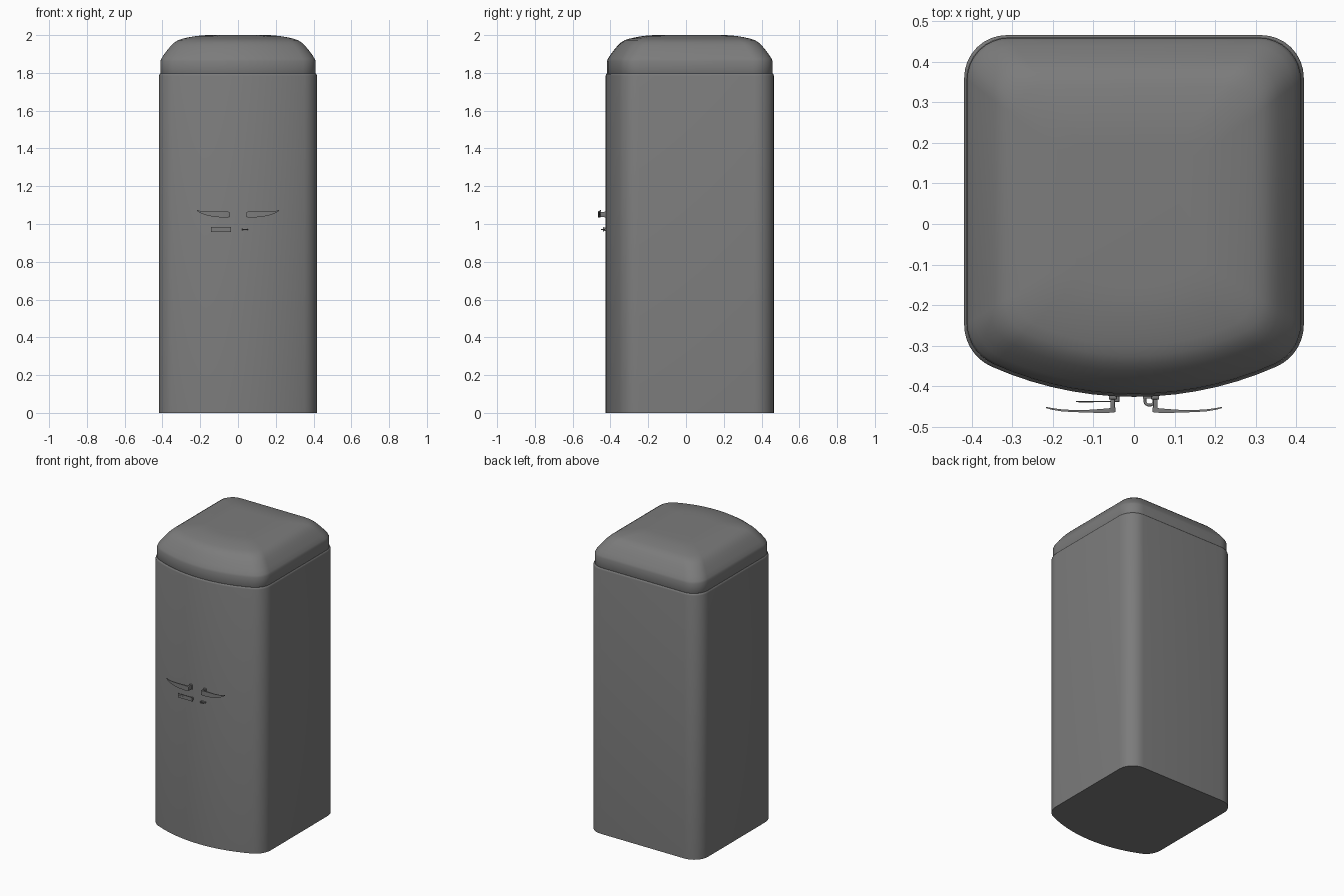
import bpy, bmesh
from math import sin, cos, radians

if "Cube" in bpy.data.objects:
    bpy.data.objects.remove(bpy.data.objects["Cube"])

CY, HX, HY = 0.0206, 0.418, 0.4444

GREY = bpy.data.materials.new("dark_grey")
GREY.diffuse_color = (0.2, 0.2, 0.2, 1)
GREY.use_nodes = True
GREY.node_tree.nodes["Principled BSDF"].inputs["Base Color"].default_value = GREY.diffuse_color


def make_object(name, bm, angle=35):
    bmesh.ops.recalc_face_normals(bm, faces=bm.faces)
    mesh = bpy.data.meshes.new(name)
    bm.to_mesh(mesh)
    bm.free()
    mesh.materials.append(GREY)
    ob = bpy.data.objects.new(name, mesh)
    bpy.context.collection.objects.link(ob)
    bpy.ops.object.select_all(action='DESELECT')
    bpy.context.view_layer.objects.active = ob
    ob.select_set(True)
    bpy.ops.object.shade_smooth_by_angle(angle=radians(angle))
    return ob


def loft(name, loops, angle=35):
    """Skin a list of equal-length closed loops and cap both ends."""
    bm = bmesh.new()
    rings = [[bm.verts.new(p) for p in loop] for loop in loops]
    for a, b in zip(rings, rings[1:]):
        n = len(a)
        for i in range(n):
            bm.faces.new((a[i], a[(i + 1) % n], b[(i + 1) % n], b[i]))
    bm.faces.new(rings[0])
    bm.faces.new(rings[-1])
    return make_object(name, bm, angle)


def box(name, x0, x1, y0, y1, z0, z1, bevel=0.0):
    bm = bmesh.new()
    bmesh.ops.create_cube(bm, size=1)
    for v in bm.verts:
        v.co = ((x0 + x1) / 2 + v.co.x * (x1 - x0),
                (y0 + y1) / 2 + v.co.y * (y1 - y0),
                (z0 + z1) / 2 + v.co.z * (z1 - z0))
    if bevel:
        bmesh.ops.bevel(bm, geom=bm.edges[:], offset=bevel, segments=2,
                        profile=0.5, affect='EDGES')
    return make_object(name, bm)


def outline():
    """Rounded plan with a bowed front, right half then mirrored."""
    half = []
    for i in range(9):                       # back corner
        a = radians(90 - 90 * i / 8)
        half.append((HX - 0.105 + 0.105 * cos(a), 0.36 + 0.105 * sin(a)))
    for i in range(8):                       # front corner
        a = radians(-66 * i / 7)
        half.append((HX - 0.1125 + 0.1125 * cos(a), -0.248 + 0.1125 * sin(a)))
    r = half[-1][0] / sin(radians(24))       # wide front arc
    cy = half[-1][1] + r * cos(radians(24))
    for i in range(1, 7):
        a = radians(24 * (1 - i / 7))
        half.append((r * sin(a), cy - r * cos(a)))
    front = [(0, cy - r)]
    return half + front + [(-x, y) for x, y in reversed(half)]


PLAN = outline()


def ring(inset, z):
    sx, sy = 1 - inset / HX, 1 - inset / HY
    return [(x * sx, CY + (y - CY) * sy, z) for x, y in PLAN]


# Main cabinet with a softened top rim
loft("cabinet_body", [ring(i, z) for i, z in (
    (0, 0), (0, 1.785), (0.002, 1.793), (0.006, 1.797), (0.012, 1.797))])

# Domed lid
loft("domed_lid", [ring(i, z) for i, z in (
    (0.012, 1.785), (0.007, 1.797), (0.007, 1.862), (0.012, 1.875),
    (0.027, 1.898), (0.045, 1.922), (0.063, 1.944), (0.080, 1.960),
    (0.100, 1.973), (0.125, 1.981), (0.155, 1.988), (0.195, 1.995),
    (0.235, 1.999), (0.270, 2.0))])

# Blade handles: x, bottom z, top z, front y, back y
BLADE = ((0.046, 1.038, 1.062, -0.463, -0.452), (0.050, 1.035, 1.065, -0.464, -0.452),
         (0.065, 1.034, 1.066, -0.465, -0.454), (0.090, 1.035, 1.067, -0.465, -0.456),
         (0.120, 1.037, 1.067, -0.464, -0.458), (0.150, 1.042, 1.067, -0.463, -0.458),
         (0.180, 1.050, 1.068, -0.461, -0.456), (0.203, 1.060, 1.070, -0.457, -0.453),
         (0.217, 1.069, 1.075, -0.453, -0.450))
for side, s in (("left", -1), ("right", 1)):
    loft(side + "_handle_blade", [[(s * x, f, lo), (s * x, f, hi), (s * x, b, hi), (s * x, b, lo)]
                                  for x, lo, hi, f, b in BLADE])
    xs = sorted((s * 0.047, s * 0.058))
    box(side + "_handle_post", *xs, -0.460, -0.415, 1.036, 1.064, 0.002)
    xs = sorted((s * 0.042, s * 0.062))
    box(side + "_handle_foot", *xs, -0.432, -0.415, 1.034, 1.066, 0.002)

# Hinged tag plate below the left handle
box("tag_plate", -0.143, -0.036, -0.4385, -0.4355, 0.958, 0.985)
box("tag_slot", -0.137, -0.100, -0.440, -0.437, 0.967, 0.975)
box("tag_bracket", -0.050, -0.036, -0.438, -0.415, 0.962, 0.981, 0.002)

# Lock loop below the right handle
box("loop_base", 0.022, 0.056, -0.430, -0.415, 0.965, 0.976, 0.002)
path = [(0.027, -0.424)]
path += [(0.038 - 0.011 * cos(radians(a)), -0.437 - 0.009 * sin(radians(a)))
         for a in range(0, 181, 20)]
path += [(0.049, -0.424)]
loops = []
for i, (x, y) in enumerate(path):
    ax, ay = path[max(i - 1, 0)]
    bx, by = path[min(i + 1, len(path) - 1)]
    d = ((bx - ax) ** 2 + (by - ay) ** 2) ** 0.5
    nx, ny = (by - ay) / d, -(bx - ax) / d
    loops.append([(x + nx * 0.0035 * cos(radians(a)), y + ny * 0.0035 * cos(radians(a)),
                   0.971 + 0.0035 * sin(radians(a))) for a in range(0, 360, 45)])
loft("lock_loop", loops, 50)
